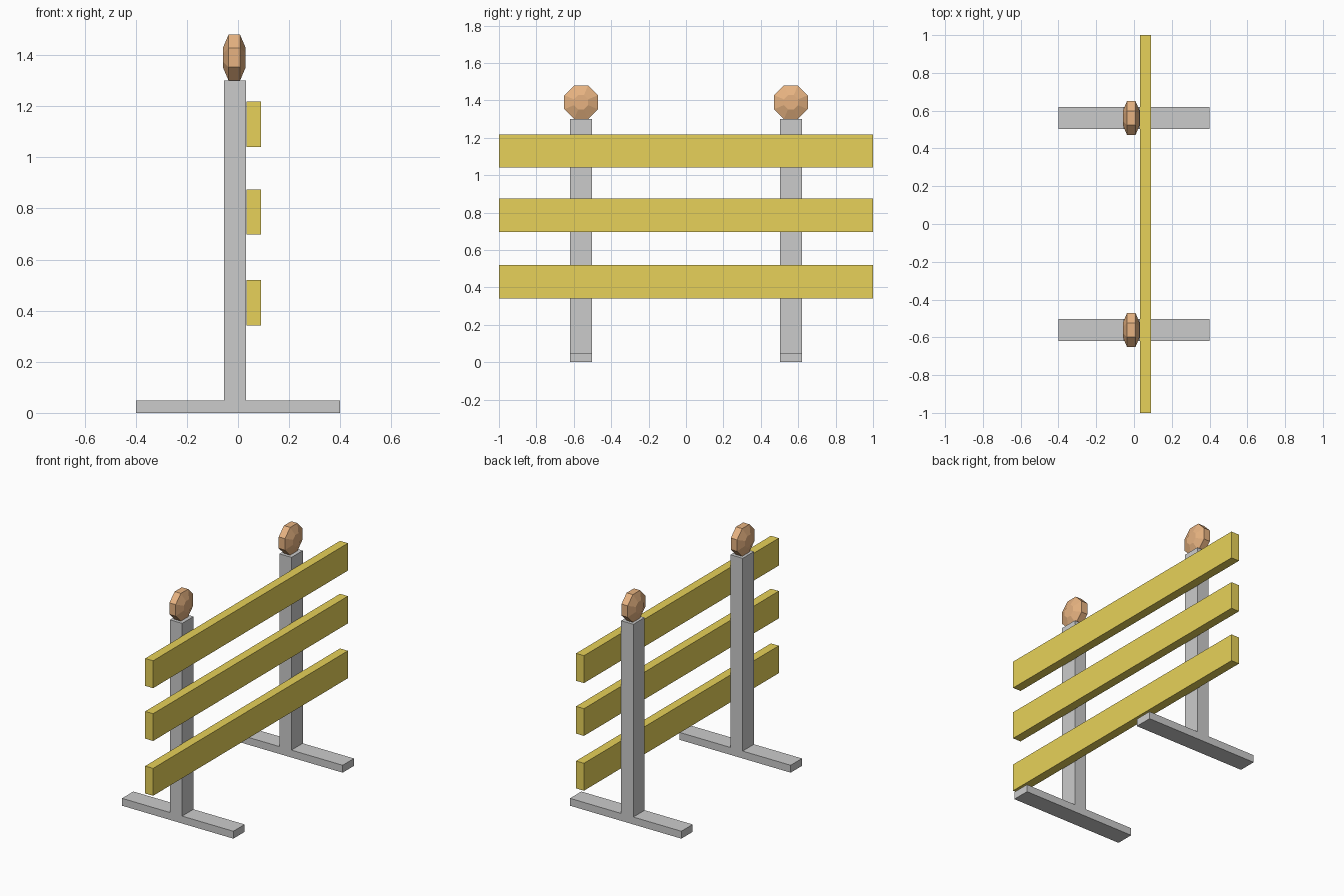
import bpy
import bmesh
import math

if "Cube" in bpy.data.objects:
    bpy.data.objects.remove(bpy.data.objects["Cube"])


def material(name, color):
    m = bpy.data.materials.new(name)
    m.diffuse_color = color
    m.use_nodes = True
    m.node_tree.nodes["Principled BSDF"].inputs["Base Color"].default_value = m.diffuse_color
    return m


def add_object(name, bm, mat=None):
    bmesh.ops.recalc_face_normals(bm, faces=bm.faces)
    me = bpy.data.meshes.new(name)
    bm.to_mesh(me)
    bm.free()
    ob = bpy.data.objects.new(name, me)
    bpy.context.collection.objects.link(ob)
    if mat:
        me.materials.append(mat)
    return ob


def loft(name, rings, mat=None):
    """Join matching rings of points and cap both ends."""
    bm = bmesh.new()
    loops = [[bm.verts.new(p) for p in ring] for ring in rings]
    n = len(loops[0])
    for a, b in zip(loops, loops[1:]):
        for i in range(n):
            j = (i + 1) % n
            bm.faces.new((a[i], a[j], b[j], b[i]))
    bm.faces.new(loops[0])
    bm.faces.new(loops[-1])
    return add_object(name, bm, mat)


def octagon(x, y, z, apothem):
    r = apothem / math.cos(math.pi / 8)
    angles = [math.pi / 8 + i * math.pi / 4 for i in range(8)]
    return [(x, y + r * math.cos(a), z + r * math.sin(a)) for a in angles]


yellow = material("yellow_paint", (0.80, 0.64, 0.10, 1))
orange = material("orange_lamp", (0.80, 0.45, 0.22, 1))

# Inverted T outline of a stand: foot and post in one piece
STAND = [(-0.40, 0), (0.40, 0), (0.40, 0.048), (0.032, 0.048),
         (0.032, 1.30), (-0.055, 1.30), (-0.055, 0.048), (-0.40, 0.048)]
# Lamp profile: x position and radius of each octagonal ring
LAMP = [(-0.059, 0.038), (-0.037, 0.09), (0.008, 0.09), (0.030, 0.038)]

for side, s in (("left", -1), ("right", 1)):
    y = s * 0.561
    # Stand
    loft(f"{side}_stand", [[(x, y + d, z) for x, z in STAND] for d in (-0.058, 0.058)])
    # Warning lamp
    loft(f"{side}_lamp", [octagon(x, y, 1.39, r) for x, r in LAMP], orange)

# Cross boards
for name, z0, z1 in (("lower", 0.341, 0.519), ("middle", 0.697, 0.874), ("upper", 1.040, 1.218)):
    loft(f"{name}_board",
         [[(0.033, y, z0), (0.090, y, z0), (0.090, y, z1), (0.033, y, z1)] for y in (-1, 1)],
         yellow)
